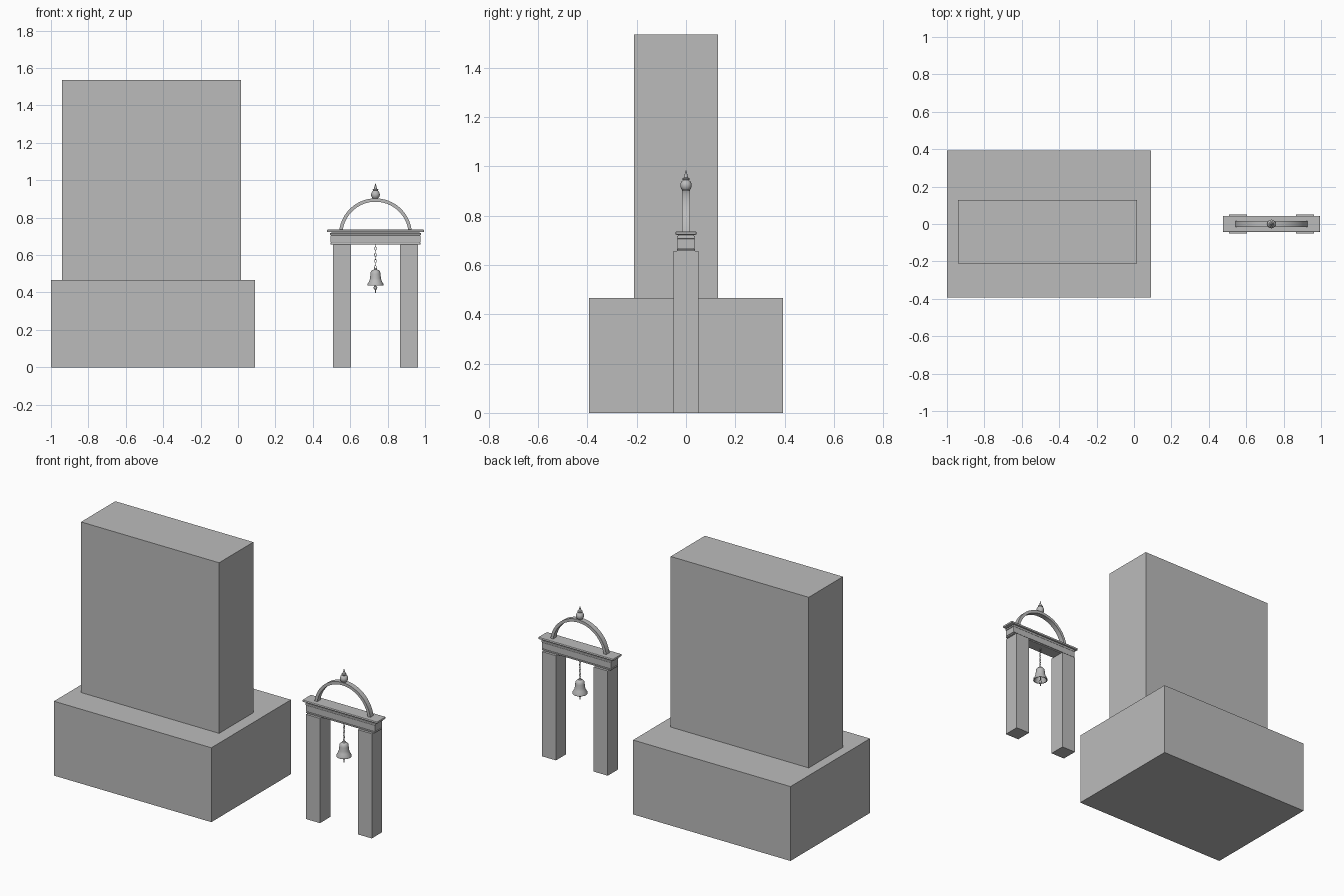
import bpy, bmesh, math
from mathutils import Matrix

cube = bpy.data.objects.get("Cube")
if cube:
    bpy.data.objects.remove(cube, do_unlink=True)

stone = bpy.data.materials.new("plain grey")
stone.use_nodes = True
stone.diffuse_color = (0.5, 0.5, 0.5, 1)
stone.node_tree.nodes["Principled BSDF"].inputs["Base Color"].default_value = (0.5, 0.5, 0.5, 1)

GATE_X = 0.735  # centre line of the bell gate


def add_object(name, bm, smooth=False):
    bmesh.ops.recalc_face_normals(bm, faces=bm.faces)
    mesh = bpy.data.meshes.new(name)
    bm.to_mesh(mesh)
    bm.free()
    mesh.materials.append(stone)
    obj = bpy.data.objects.new(name, mesh)
    bpy.context.collection.objects.link(obj)
    if smooth:
        bpy.ops.object.select_all(action='DESELECT')
        obj.select_set(True)
        bpy.context.view_layer.objects.active = obj
        bpy.ops.object.shade_smooth_by_angle(angle=math.radians(35))
    return obj


def box(name, x, y, z, bevel=0):
    """Box from (min, max) pairs."""
    bm = bmesh.new()
    bmesh.ops.create_cube(bm, size=1)
    for v in bm.verts:
        v.co = [r[0] if c < 0 else r[1] for c, r in zip(v.co, (x, y, z))]
    obj = add_object(name, bm)
    if bevel:
        mod = obj.modifiers.new("soft edges", 'BEVEL')
        mod.width = bevel
        mod.segments = 2
    return obj


def lathe(name, profile, steps=24):
    """Spin (radius, height) points about the gate's centre line."""
    bm = bmesh.new()
    verts = [bm.verts.new((GATE_X + r, 0, z)) for r, z in profile]
    edges = [bm.edges.new(pair) for pair in zip(verts, verts[1:])]
    bmesh.ops.spin(bm, geom=verts + edges, cent=(GATE_X, 0, 0), axis=(0, 0, 1),
                   angle=math.tau, steps=steps)
    bmesh.ops.remove_doubles(bm, verts=bm.verts, dist=0.0002)
    return add_object(name, bm, True)


# Main building masses
box("base_block", (-1, 0.091), (-0.394, 0.394), (0, 0.466))
box("tower_block", (-0.941, 0.016), (-0.21, 0.129), (0.466, 1.535))

# Gate pillars
for side, name in ((-1, "right_pillar"), (1, "left_pillar")):
    xs = sorted((GATE_X + side * 0.131, GATE_X + side * 0.228))
    box(name, xs, (-0.051, 0.051), (0, 0.656))


# Lintel: core, mouldings and cap, stacked with a common centre
def course(name, half_x, half_y, z, bevel=0):
    box(name, (GATE_X - half_x, GATE_X + half_x), (-half_y, half_y), z, bevel)


course("lintel_core", 0.236, 0.032, (0.656, 0.724))
course("lintel_lower_band", 0.24, 0.037, (0.656, 0.664), 0.002)
course("lintel_face", 0.24, 0.037, (0.667, 0.706), 0.002)
course("lintel_upper_band", 0.243, 0.037, (0.706, 0.717), 0.002)
course("lintel_cap", 0.26, 0.043, (0.722, 0.736), 0.005)

# Arch: rectangular section swept along an arc
bm = bmesh.new()
inner, outer, depth, centre_z = 0.177, 0.195, 0.016, 0.708
corners = [(inner, -depth), (outer, -depth), (outer, depth), (inner, depth)]
start, count = math.radians(8), 32
rings = []
for i in range(count + 1):
    a = start + (math.pi - 2 * start) * i / count
    rings.append([bm.verts.new((GATE_X + r * math.cos(a), y, centre_z + r * math.sin(a)))
                  for r, y in corners])
for a, b in zip(rings, rings[1:]):
    for j in range(4):
        k = (j + 1) % 4
        bm.faces.new((a[j], a[k], b[k], b[j]))
bm.faces.new(rings[0])
bm.faces.new(rings[-1])
add_object("arch", bm, True)

# Finial with ball, collar and spike
lathe("finial", [(0, 0.895), (0.014, 0.897), (0.014, 0.903), (0.019, 0.908), (0.023, 0.918),
                 (0.023, 0.927), (0.019, 0.938), (0.012, 0.944), (0.015, 0.947),
                 (0.015, 0.951), (0.009, 0.954), (0.005, 0.968), (0, 0.986)])

# Chain of alternating links
bm = bmesh.new()
links, top, bottom = 8, 0.66, 0.526
pitch = (top - bottom) / links
for n in range(links):
    grid = []
    z = bottom + pitch * (n + 0.5)
    turn = Matrix.Rotation(math.pi / 2 * (n % 2), 3, 'Z')
    for i in range(12):
        a = math.tau * i / 12
        ring = []
        for j in range(6):
            b = math.tau * j / 6
            off = 0.0016 * math.cos(b)
            co = turn @ Matrix(((1, 0, 0), (0, 1, 0), (0, 0, 1))).col[0] * (0.005 + off) * math.cos(a)
            co += turn.col[1] * 0.0016 * math.sin(b)
            co.z += z + (pitch * 0.56 + off) * math.sin(a)
            co.x += GATE_X
            ring.append(bm.verts.new(co))
        grid.append(ring)
    for i in range(12):
        p, q = grid[i], grid[(i + 1) % 12]
        for j in range(6):
            k = (j + 1) % 6
            bm.faces.new((p[j], p[k], q[k], q[j]))
add_object("chain", bm, True)

# Hollow bell and its clapper
lathe("bell", [(0, 0.532), (0.007, 0.53), (0.009, 0.522), (0.018, 0.519), (0.025, 0.511),
               (0.027, 0.498), (0.029, 0.476), (0.033, 0.461), (0.042, 0.446), (0.043, 0.436),
               (0.038, 0.436), (0.029, 0.457), (0.024, 0.48), (0.021, 0.508), (0, 0.514)])
lathe("clapper", [(0, 0.514), (0.003, 0.514), (0.003, 0.437), (0.009, 0.431), (0.01, 0.424),
                  (0.007, 0.417), (0.003, 0.414), (0.003, 0.398), (0, 0.397)], 16)
